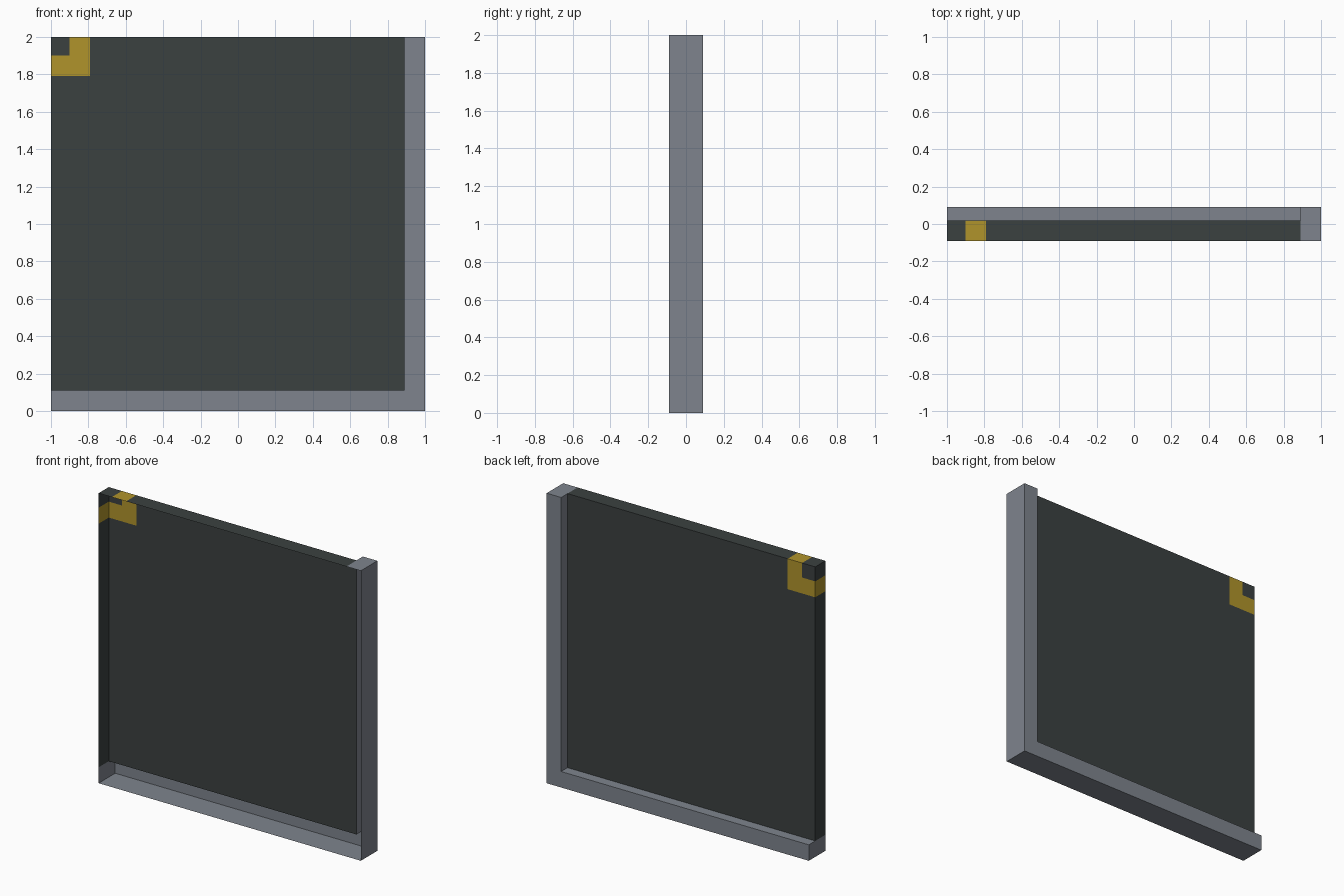
import bpy, bmesh

if "Cube" in bpy.data.objects:
    bpy.data.objects.remove(bpy.data.objects["Cube"])


def material(name, r, g, b):
    def lin(c):
        c /= 255
        return c / 12.92 if c <= 0.04045 else ((c + 0.055) / 1.055) ** 2.4
    m = bpy.data.materials.new(name)
    m.diffuse_color = (lin(r), lin(g), lin(b), 1)
    m.use_nodes = True
    m.node_tree.nodes["Principled BSDF"].inputs["Base Color"].default_value = m.diffuse_color
    return m


GREY = material("frame grey", 126, 132, 141)
DARK = material("panel dark grey", 59, 65, 64)
YELLOW = material("corner yellow", 176, 148, 43)

FRONT, MID, BACK = -0.09, 0.02, 0.09    # depth levels
EDGE, LOW = 0.89, 0.11                  # inner edges of post and rail


def make(name, faces, mats, rule=None):
    bm = bmesh.new()
    for pts in faces:
        bm.faces.new([bm.verts.new(p) for p in pts])
    bmesh.ops.remove_doubles(bm, verts=bm.verts, dist=1e-5)
    bm.normal_update()
    if rule:
        for f in bm.faces:
            f.material_index = rule(f.calc_center_median())
    me = bpy.data.meshes.new(name)
    bm.to_mesh(me)
    bm.free()
    for m in mats:
        me.materials.append(m)
    ob = bpy.data.objects.new(name, me)
    bpy.context.collection.objects.link(ob)
    return ob


def wall(a, b, y0, y1):
    """Strip along y above the profile edge a-b (x, z)."""
    return [(a[0], y0, a[1]), (b[0], y0, b[1]), (b[0], y1, b[1]), (a[0], y1, a[1])]


def plate(x0, x1, z0, z1, y):
    """Upright plate facing the back."""
    return [(x0, y, z0), (x0, y, z1), (x1, y, z1), (x1, y, z0)]


# L-shaped frame: open-fronted shell of bottom rail and right post
outline = [(-1, 0), (1, 0), (1, 2), (EDGE, 2), (EDGE, LOW), (-1, LOW)]
frame = [plate(-1, EDGE, 0, LOW, BACK), plate(EDGE, 1, 0, LOW, BACK),
         plate(EDGE, 1, LOW, 2, BACK)]
for i, a in enumerate(outline):
    # the two inner edges stop at the panel
    inner = i in (3, 4)
    frame.append(wall(a, outline[(i + 1) % 6], MID if inner else FRONT, BACK))
make("l_shaped_frame", frame, [GREY])

# Panel: recessed sheet with top and left returns, cut along the corner marking
xs = [-1, -0.9, -0.79, EDGE]
zs = [LOW, 1.79, 1.9, 2]
panel = []
for x0, x1 in zip(xs, xs[1:]):
    panel.append(wall((x1, 2), (x0, 2), FRONT, MID))
    for z0, z1 in zip(zs, zs[1:]):
        panel.append(plate(x0, x1, z0, z1, MID))
for z0, z1 in zip(zs, zs[1:]):
    panel.append(wall((-1, z1), (-1, z0), FRONT, MID))


# Yellow band runs around the top left corner
def corner_band(c):
    return 1 if 0.1 < max(c.x + 1, 2 - c.z) < 0.21 else 0


make("recessed_panel", panel, [DARK, YELLOW], corner_band)
